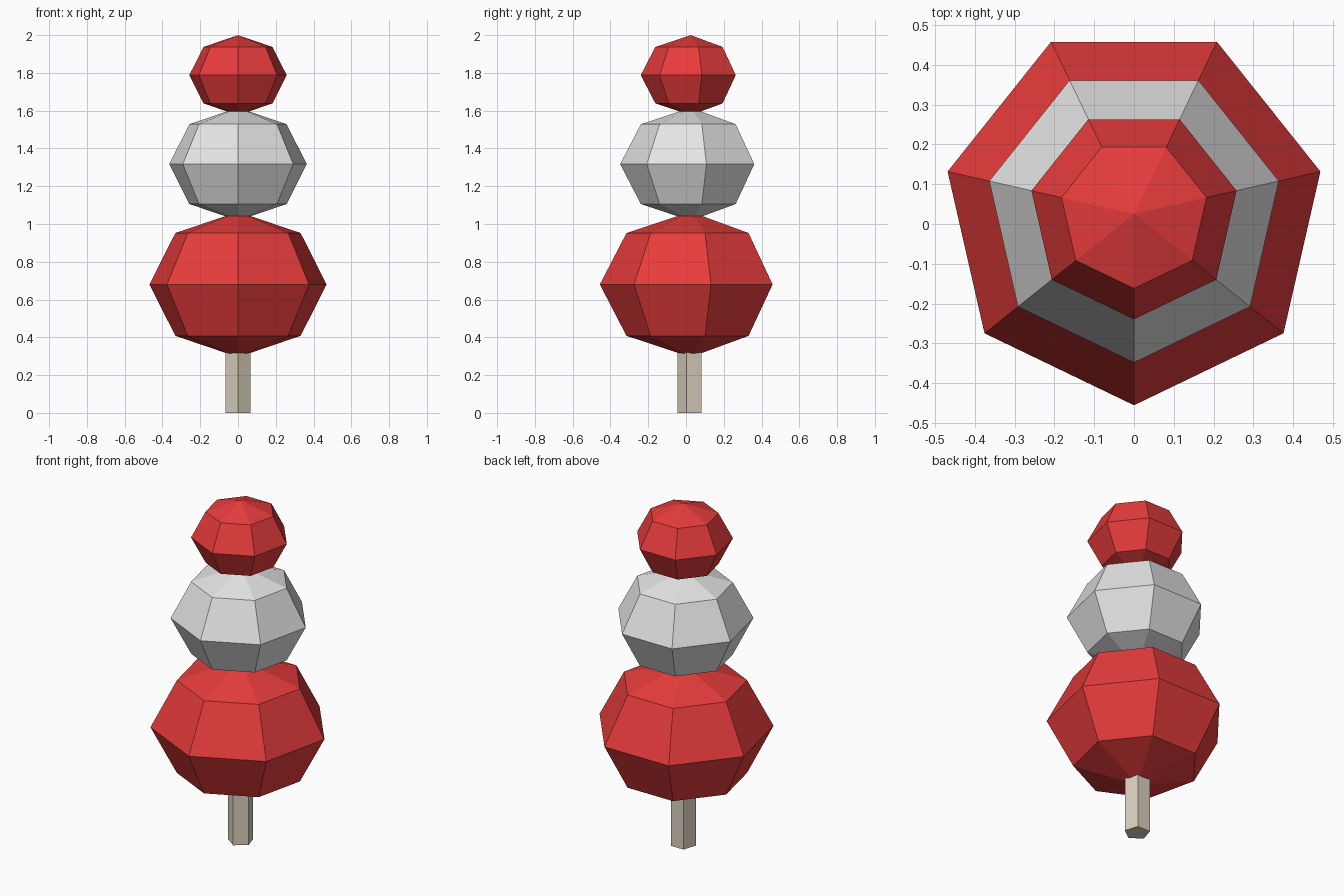
import bpy
import math

cube = bpy.data.objects.get("Cube")
if cube:
    bpy.data.objects.remove(cube, do_unlink=True)

CENTRE_Y = 0.025   # odd-sided shapes sit slightly back of the middle
SQUASH = 0.8       # height of each foliage ball relative to its width


def make_material(name, rgb):
    mat = bpy.data.materials.new(name)
    mat.use_nodes = True
    mat.diffuse_color = (*rgb, 1)
    mat.node_tree.nodes["Principled BSDF"].inputs["Base Color"].default_value = (*rgb, 1)
    return mat


def finish(name, mat):
    """Name the active object, turn a corner to the front and colour it."""
    obj = bpy.context.object
    obj.name = name
    obj.rotation_euler.z = -math.pi / 2 - first_corner_angle(obj)
    obj.data.materials.append(mat)
    bpy.ops.object.shade_flat()
    bpy.ops.object.transform_apply(location=False, rotation=True, scale=True)


def first_corner_angle(obj):
    corner = max(obj.data.vertices, key=lambda v: v.co.xy.length)
    return math.atan2(corner.co.y, corner.co.x)


def foliage_ball(name, radius, z, mat):
    bpy.ops.mesh.primitive_uv_sphere_add(segments=7, ring_count=4, radius=radius,
                                         location=(0, CENTRE_Y, z))
    bpy.context.object.scale.z = SQUASH
    finish(name, mat)


red = make_material("leaf red", (0.80, 0.045, 0.045))
grey = make_material("leaf pale grey", (0.78, 0.78, 0.78))
wood = make_material("pale wood", (0.70, 0.63, 0.51))

# Three stacked foliage balls
foliage_ball("lower_foliage", 0.481, 0.68, red)
foliage_ball("middle_foliage", 0.3735, 1.317, grey)
foliage_ball("upper_foliage", 0.2646, 1.788, red)

# Five-sided trunk, its top tucked into the lower foliage
TRUNK_HEIGHT = 0.33
bpy.ops.mesh.primitive_cylinder_add(vertices=5, radius=0.07, depth=TRUNK_HEIGHT,
                                    location=(0, CENTRE_Y, TRUNK_HEIGHT / 2))
finish("trunk", wood)
